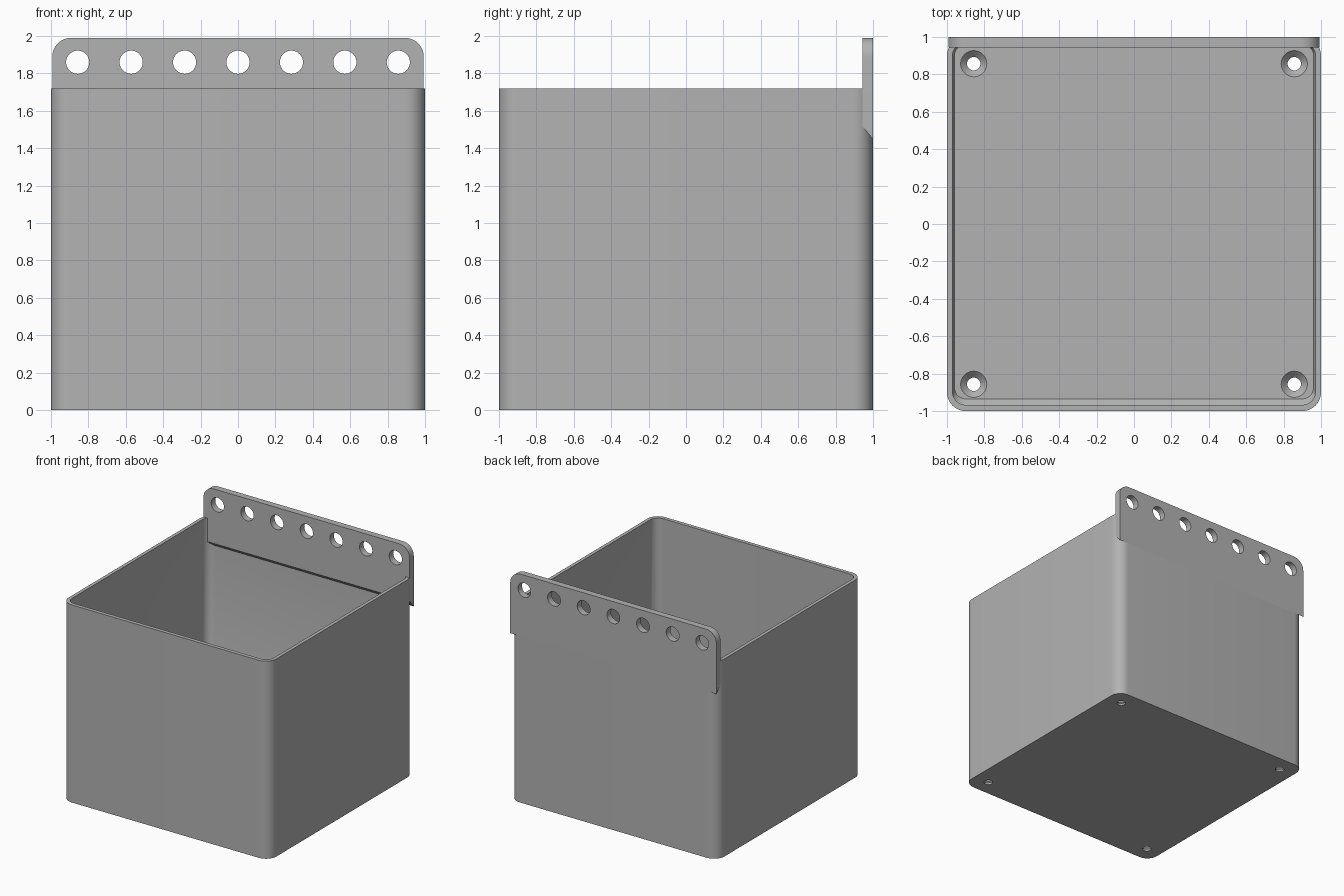
import bpy, bmesh
from math import sin, cos, pi
from mathutils import Vector

cube = bpy.data.objects.get("Cube")
if cube:
    bpy.data.objects.remove(cube, do_unlink=True)

grey = bpy.data.materials.new("plain grey")
grey.use_nodes = True
GREY = (0.45, 0.45, 0.45, 1)
grey.diffuse_color = GREY
grey.node_tree.nodes["Principled BSDF"].inputs["Base Color"].default_value = GREY


def finish(name, bm):
    bmesh.ops.recalc_face_normals(bm, faces=bm.faces)
    mesh = bpy.data.meshes.new(name)
    bm.to_mesh(mesh)
    bm.free()
    mesh.materials.append(grey)
    obj = bpy.data.objects.new(name, mesh)
    bpy.context.collection.objects.link(obj)
    return obj


def rounded(x0, x1, y0, y1, r, steps=10):
    """Counter-clockwise outline of a rounded rectangle."""
    corners = [(x1 - r, y1 - r), (x0 + r, y1 - r), (x0 + r, y0 + r), (x1 - r, y0 + r)]
    return [(cx + r * cos(a), cy + r * sin(a))
            for q, (cx, cy) in enumerate(corners)
            for a in [(q + i / steps) * pi / 2 for i in range(steps + 1)]]


def loft(name, rings):
    """Skin closed rings of equal length and cap both ends."""
    bm = bmesh.new()
    loops = [[bm.verts.new(p) for p in ring] for ring in rings]
    n = len(loops[0])
    for a, b in zip(loops, loops[1:]):
        for i in range(n):
            j = (i + 1) % n
            bm.faces.new((a[i], a[j], b[j], b[i]))
    bm.faces.new(loops[0])
    bm.faces.new(loops[-1])
    return finish(name, bm)


def revolve(name, origin, profile, along_y=False):
    """Round cutter from (radius, distance) pairs."""
    rings = []
    for r, d in profile:
        ring = []
        for i in range(40):
            a = i * pi / 20
            p = (r * cos(a), d, r * sin(a)) if along_y else (r * cos(a), r * sin(a), d)
            ring.append(Vector(origin) + Vector(p))
        rings.append(ring)
    return loft(name, rings)


def drill(obj, cutters):
    """Cut all cutters out, bake the result, then drop the cutters."""
    for c in cutters:
        c.hide_render = True
        mod = obj.modifiers.new("hole", "BOOLEAN")
        mod.operation, mod.solver, mod.object = "DIFFERENCE", "EXACT", c
    deps = bpy.context.evaluated_depsgraph_get()
    mesh = bpy.data.meshes.new_from_object(obj.evaluated_get(deps))
    obj.modifiers.clear()
    obj.data = mesh
    for c in cutters:
        bpy.data.objects.remove(c, do_unlink=True)


def smooth(obj):
    bpy.ops.object.select_all(action="DESELECT")
    obj.select_set(True)
    bpy.context.view_layer.objects.active = obj
    bpy.ops.object.shade_smooth_by_angle(angle=pi / 6)


# Open bin: outer wall, rim, inner wall, small slope into the floor
TOP, FLOOR, BACK = 1.72, 0.05, 0.999
outer = rounded(-1, 1, -1, BACK, 0.1)
inner = rounded(-0.97, 0.97, -0.967, 0.97, 0.07)
base = rounded(-0.96, 0.96, -0.935, 0.96, 0.06)
sections = [(outer, 0), (outer, TOP), (inner, TOP), (inner, FLOOR + 0.03), (base, FLOOR)]
box = loft("bin_body", [[(x, y, z) for x, y in o] for o, z in sections])

# Countersunk screw holes in the floor corners
screw = [(0.036, -0.1), (0.036, FLOOR - 0.034), (0.07, FLOOR), (0.07, FLOOR + 0.01)]
drill(box, [revolve("screw_cutter", (sx * 0.857, sy * 0.857, 0), screw)
            for sx in (-1, 1) for sy in (-1, 1)])
smooth(box)

# Hanging plate: round top corners, underside sloping down to the back
BOTTOM, CREST, HALF = 1.45, 1.99, 0.993
outline = [p for p in rounded(-HALF, HALF, 1, CREST, 0.1) if p[1] > 1.5]
outline += [(-HALF, BOTTOM), (HALF, BOTTOM)]
plate = loft("hanging_plate", [
    [(x, y, z + lift if z == BOTTOM else z) for x, z in outline]
    for y, lift in ((0.943, 0.065), (1.0, 0))])

# Row of seven peg holes
drill(plate, [revolve("peg_cutter", (0.2857 * i, 0, 1.86), [(0.062, 0.9), (0.062, 1.1)], True)
              for i in range(-3, 4)])
smooth(plate)
